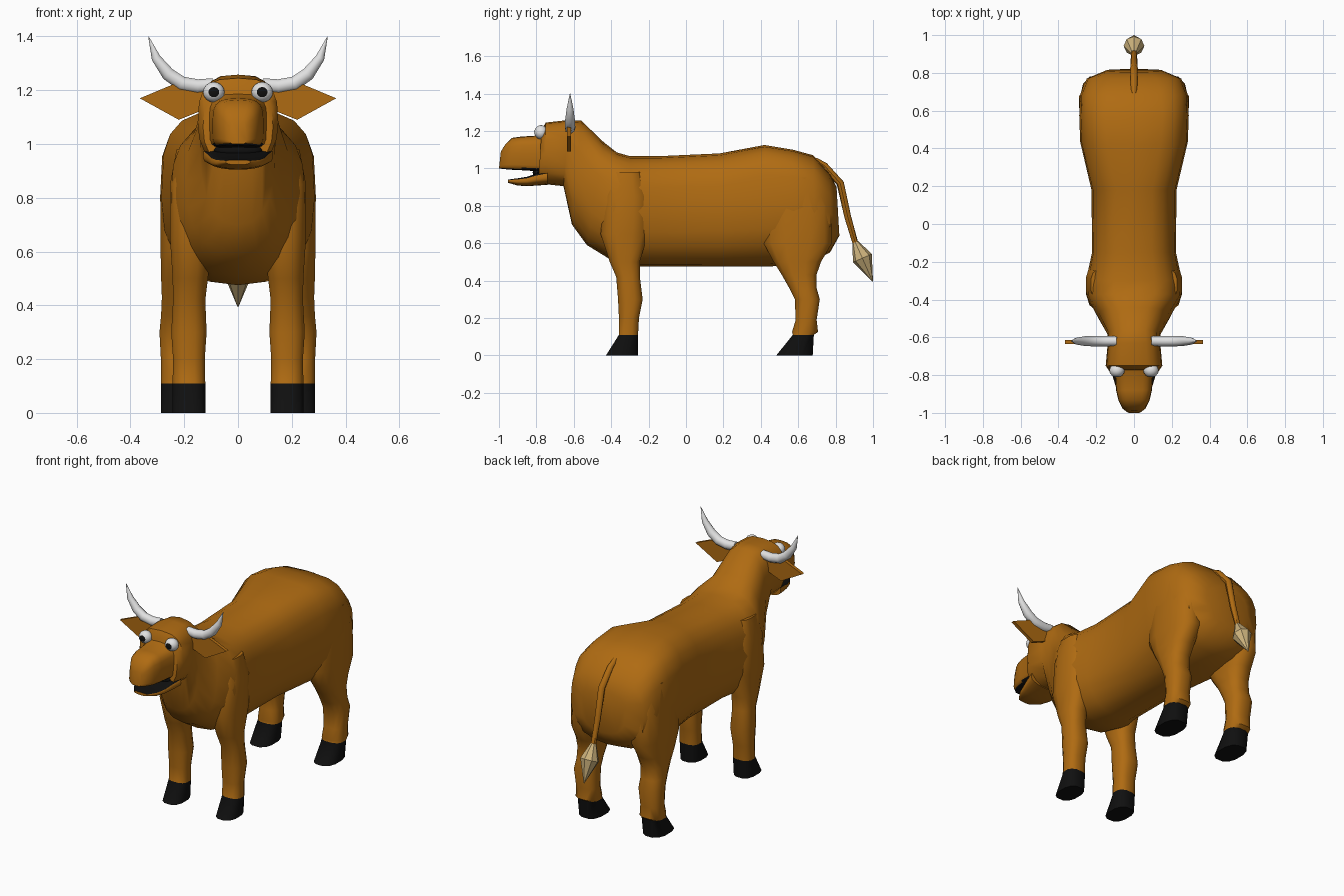
import bpy, bmesh, math
from mathutils import Vector, Matrix

if "Cube" in bpy.data.objects:
    bpy.data.objects.remove(bpy.data.objects["Cube"])


def material(name, rgb):
    m = bpy.data.materials.new(name)
    m.diffuse_color = (*rgb, 1)
    m.use_nodes = True
    m.node_tree.nodes["Principled BSDF"].inputs["Base Color"].default_value = m.diffuse_color
    return m


BROWN = material("brown hide", (0.43, 0.147, 0.006))
BLACK = material("black", (0.005, 0.005, 0.005))
HORN = material("horn white", (0.75, 0.75, 0.75))
CREAM = material("tuft cream", (0.60, 0.44, 0.20))


def finish(name, bm, mats, rule=None, mirror=False, angle=45):
    """Turn a bmesh into a smooth object; rule(face) picks the second material."""
    bmesh.ops.recalc_face_normals(bm, faces=bm.faces)
    for f in bm.faces:
        f.material_index = 1 if rule and rule(f) else 0
    me = bpy.data.meshes.new(name)
    bm.to_mesh(me)
    bm.free()
    for m in mats:
        me.materials.append(m)
    ob = bpy.data.objects.new(name, me)
    bpy.context.collection.objects.link(ob)
    bpy.ops.object.select_all(action='DESELECT')
    ob.select_set(True)
    bpy.context.view_layer.objects.active = ob
    bpy.ops.object.shade_smooth_by_angle(angle=math.radians(angle))
    if mirror:
        ob.modifiers.new("Mirror", 'MIRROR').use_mirror_merge = False
    return ob


def loft(name, rings, mats, **kw):
    """Skin a list of equal-sized rings and cap both ends."""
    bm = bmesh.new()
    vs = [[bm.verts.new(p) for p in r] for r in rings]
    n = len(vs[0])
    for a, b in zip(vs, vs[1:]):
        for i in range(n):
            j = (i + 1) % n
            bm.faces.new((a[i], a[j], b[j], b[i]))
    bm.faces.new(vs[0])
    bm.faces.new(vs[-1])
    return finish(name, bm, mats, **kw)


def super_pt(a, e):
    """Point on a unit superellipse."""
    c, s = math.cos(a), math.sin(a)
    return (math.copysign(abs(c) ** (2 / e), c), math.copysign(abs(s) ** (2 / e), s))


def section(yt, zt, yb, zb, hw, et=2.8, eb=2.4, n=20):
    """Upright cross-section, from its top point to its bottom point."""
    pts = []
    for i in range(n):
        a = 2 * math.pi * i / n
        u, v = super_pt(a, et if math.sin(a) >= 0 else eb)
        k = (v + 1) / 2
        pts.append(Vector((hw * u, yb + (yt - yb) * k, zb + (zt - zb) * k)))
    return pts


def slab(z, y0, y1, x0, x1, n=12):
    """Horizontal cross-section of a leg."""
    pts = []
    for i in range(n):
        u, v = super_pt(2 * math.pi * (i + 0.5) / n, 2.6)
        pts.append(Vector(((x0 + x1) / 2 + u * (x1 - x0) / 2,
                           (y0 + y1) / 2 + v * (y1 - y0) / 2, z)))
    return pts


def tube(path, radii, side, n=10):
    """Rings along a flat path; side is the normal of its plane."""
    p, side, rings = [Vector(q) for q in path], Vector(side), []
    for i, (c, r) in enumerate(zip(p, radii)):
        t = (p[min(i + 1, len(p) - 1)] - p[max(i - 1, 0)]).normalized()
        nrm = t.cross(side)
        rings.append([c + r * (math.cos(a) * side + math.sin(a) * nrm)
                      for a in (2 * math.pi * k / n for k in range(n))])
    return rings


# Body, neck and skull in one skin, rump to brow
loft("body", [section(*s) for s in [
    (0.805, 0.90, 0.82, 0.64, 0.15),
    (0.77, 0.97, 0.77, 0.55, 0.25, 3.2),
    (0.68, 1.07, 0.69, 0.51, 0.285, 3.4),
    (0.57, 1.10, 0.58, 0.49, 0.29, 3.6),
    (0.42, 1.125, 0.45, 0.475, 0.285, 3.4),
    (0.18, 1.08, 0.18, 0.475, 0.225),
    (-0.15, 1.065, -0.15, 0.475, 0.222),
    (-0.30, 1.065, -0.26, 0.475, 0.25),
    (-0.37, 1.085, -0.40, 0.51, 0.25),
    (-0.44, 1.14, -0.53, 0.59, 0.195, 2.4),
    (-0.56, 1.255, -0.61, 0.70, 0.14),
    (-0.63, 1.258, -0.655, 0.905, 0.14, 3),
    (-0.75, 1.245, -0.75, 0.915, 0.15, 3),
    (-0.772, 1.205, -0.79, 0.92, 0.13, 3)]], [BROWN])

# Muzzle with dark palate, lower jaw with dark floor
loft("muzzle", [section(*s, 3.2, 6) for s in [
    (-0.74, 1.20, -0.74, 0.985, 0.12),
    (-0.80, 1.175, -0.80, 0.985, 0.10),
    (-0.88, 1.17, -0.88, 0.99, 0.095),
    (-0.93, 1.163, -0.94, 0.993, 0.082),
    (-0.965, 1.13, -0.98, 0.997, 0.062),
    (-0.99, 1.09, -1.0, 1.0, 0.033)]], [BROWN, BLACK],
    rule=lambda f: f.normal.z < -0.7 and f.calc_center_median().y < -0.74)
loft("lower_jaw", [section(*s, 6, 2.2) for s in [
    (-0.74, 0.985, -0.74, 0.912, 0.13),
    (-0.80, 0.972, -0.80, 0.908, 0.115),
    (-0.85, 0.955, -0.85, 0.905, 0.10),
    (-0.90, 0.947, -0.90, 0.908, 0.082),
    (-0.952, 0.94, -0.952, 0.923, 0.045)]], [BROWN, BLACK],
    rule=lambda f: f.normal.z > 0.7 and f.calc_center_median().y < -0.74)
bm = bmesh.new()
bmesh.ops.create_uvsphere(bm, u_segments=16, v_segments=8, radius=1, matrix=Matrix.Translation(
    (0, -0.79, 0.977)) @ Matrix.Diagonal((0.09, 0.03, 0.026, 1)))
finish("mouth_interior", bm, [BLACK])

# Legs with dark hooves
hoof = lambda f: f.calc_center_median().z < 0.11
loft("front_legs", [slab(*s) for s in [
    (0, -0.43, -0.255, 0.12, 0.245), (0.11, -0.36, -0.255, 0.12, 0.245),
    (0.20, -0.36, -0.25, 0.122, 0.243), (0.30, -0.365, -0.23, 0.115, 0.25),
    (0.42, -0.375, -0.245, 0.12, 0.243), (0.50, -0.41, -0.245, 0.11, 0.245),
    (0.65, -0.46, -0.20, 0.09, 0.255), (0.85, -0.44, -0.20, 0.10, 0.255),
    (0.98, -0.40, -0.24, 0.12, 0.23)]], [BROWN, BLACK], rule=hoof, mirror=True)
loft("hind_legs", [slab(*s) for s in [
    (0, 0.48, 0.68, 0.15, 0.288), (0.11, 0.57, 0.685, 0.15, 0.288),
    (0.125, 0.565, 0.708, 0.15, 0.288), (0.19, 0.585, 0.70, 0.152, 0.288),
    (0.30, 0.58, 0.717, 0.148, 0.294), (0.36, 0.55, 0.70, 0.15, 0.288),
    (0.43, 0.51, 0.70, 0.145, 0.285), (0.50, 0.465, 0.725, 0.13, 0.288),
    (0.60, 0.41, 0.785, 0.12, 0.29), (0.80, 0.42, 0.78, 0.10, 0.29),
    (0.95, 0.45, 0.72, 0.12, 0.28)]], [BROWN, BLACK], rule=hoof, mirror=True)

# Horns
loft("horns", tube([(0.09, -0.62, 1.22), (0.15, -0.62, 1.214), (0.21, -0.62, 1.225),
                    (0.26, -0.62, 1.26), (0.305, -0.62, 1.32), (0.333, -0.62, 1.40)],
                   [0.026, 0.028, 0.028, 0.026, 0.018, 0.001], (0, 1, 0)), [HORN], mirror=True)

# Flat pointed ears
ear = [(0.12, 1.19), (0.21, 1.235), (0.365, 1.17), (0.22, 1.09), (0.12, 1.13)]
loft("ears", [[(x, y, z) for x, z in ear] for y in (-0.635, -0.615)],
     [BROWN], mirror=True, angle=30)

# Eyes: the pupil is the front cap of the ball
bm = bmesh.new()
bmesh.ops.create_uvsphere(bm, u_segments=16, v_segments=12, radius=1, matrix=Matrix.Translation(
    (0.09, -0.775, 1.193)) @ Matrix.Diagonal((0.04, 0.036, 0.038, 1))
    @ Matrix.Rotation(math.radians(90), 4, 'X'))
finish("eyes", bm, [HORN, BLACK], mirror=True,
       rule=lambda f: f.calc_center_median().y < -0.775 - 0.036 * 0.86)

# Tail and tuft
loft("tail", tube([(0, 0.69, 1.045), (0, 0.74, 1.015), (0, 0.825, 0.92),
                   (0, 0.865, 0.74), (0, 0.91, 0.585)],
                  [0.014, 0.018, 0.02, 0.018, 0.015], (1, 0, 0), 8), [BROWN])
loft("tail_tuft", tube([(0, 0.905, 0.605), (0, 0.943, 0.52), (0, 0.998, 0.395)],
                       [0.017, 0.055, 0.002], (1, 0, 0), 8), [CREAM], angle=30)
